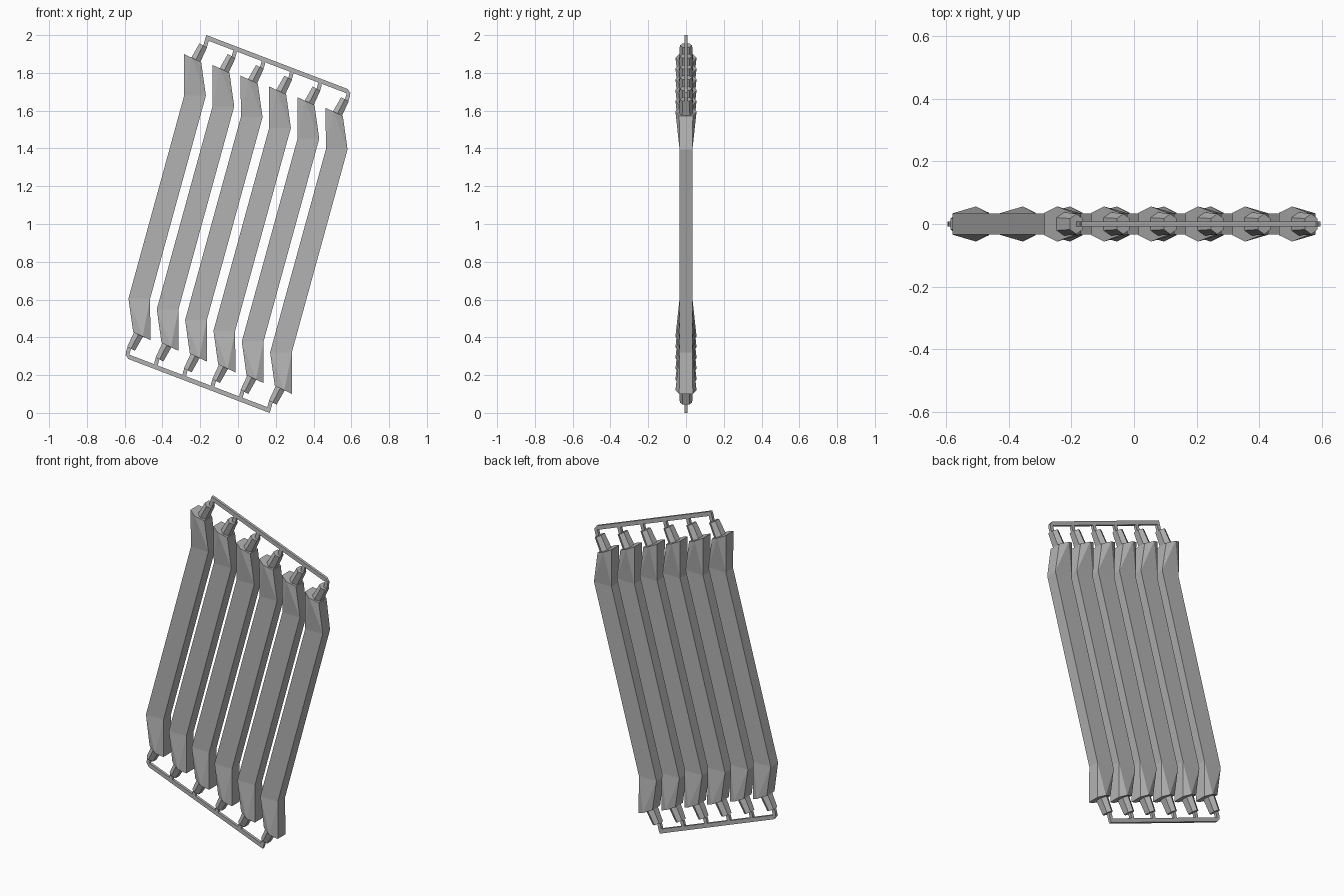
import bpy, bmesh
from mathutils import Vector, Matrix

cube = bpy.data.objects.get("Cube")
if cube:
    bpy.data.objects.remove(cube, do_unlink=True)

grey = bpy.data.materials.new("plain_grey")
grey.use_nodes = True
grey.diffuse_color = (0.45, 0.45, 0.45, 1)
grey.node_tree.nodes["Principled BSDF"].inputs["Base Color"].default_value = grey.diffuse_color

COUNT = 6
STEP = Vector((0.15, 0, -0.057))
CENTRE = Vector((0, 0, 1))
HALF_TURN = Matrix.Rotation(3.14159265, 4, 'Y')


def finish(name, bm, place, turned=False):
    """Optionally turn the part end for end, then move it into place."""
    if turned:
        bm.transform(HALF_TURN)
    bm.transform(Matrix.Translation(place))
    bmesh.ops.recalc_face_normals(bm, faces=bm.faces)
    mesh = bpy.data.meshes.new(name)
    bm.to_mesh(mesh)
    bm.free()
    mesh.materials.append(grey)
    obj = bpy.data.objects.new(name, mesh)
    bpy.context.collection.objects.link(obj)


def plate(outline, half):
    """Flat prism from an outline in x and z."""
    bm = bmesh.new()
    rings = [[bm.verts.new((x, y, z)) for x, z in outline] for y in (-half, half)]
    bm.faces.new(rings[0])
    bm.faces.new(rings[1])
    n = len(outline)
    for i in range(n):
        j = (i + 1) % n
        bm.faces.new((rings[0][i], rings[0][j], rings[1][j], rings[1][i]))
    return bm


def slat():
    """Flat slanted bar whose ends swell to a ridge."""
    points = {
        "left": (0.09, 0.034, 0.537), "right": (0.205, 0.034, 0.537),
        "cap_left": (0.089, 0.036, 0.757), "ridge": (0.13, 0.056, 0.738),
        "cap_right": (0.18, 0.036, 0.715),
    }
    bm = bmesh.new()
    v = {}
    for key, (x, y, z) in points.items():
        for end in (1, -1):
            for side in (1, -1):
                v[key, end, side] = bm.verts.new((x * end, y * side, z * end))
    for end in (1, -1):
        for side in (1, -1):
            for face in (("left", "ridge", "cap_left"), ("left", "right", "ridge"),
                         ("right", "cap_right", "ridge")):
                bm.faces.new([v[k, end, side] for k in face])
        for a, b in (("left", "cap_left"), ("right", "cap_right")):
            bm.faces.new((v[a, end, 1], v[b, end, 1], v[b, end, -1], v[a, end, -1]))
        # end cap
        bm.faces.new([v[k, end, 1] for k in ("cap_left", "ridge", "cap_right")]
                     + [v[k, end, -1] for k in ("cap_right", "ridge", "cap_left")])
        # long narrow side
        bm.faces.new((v["left", end, 1], v["left", end, -1],
                      v["right", -end, -1], v["right", -end, 1]))
    for side in (1, -1):
        bm.faces.new((v["left", 1, side], v["right", 1, side],
                      v["left", -1, side], v["right", -1, side]))
    return bm


def peg():
    """Six-sided peg leaning out of a slat end, slightly tapered."""
    start, tip = Vector((0.143, 0, 0.71)), Vector((0.191, 0, 0.803))
    axis = (tip - start).normalized()
    across = Vector((axis.z, 0, -axis.x))
    depth = Vector((0, 1, 0))
    section = ((0, 0.037), (0.026, 0.02), (0.026, -0.02),
               (0, -0.037), (-0.026, -0.02), (-0.026, 0.02))
    bm = bmesh.new()
    rings = [[bm.verts.new(c + across * a * s + depth * d * s) for a, d in section]
             for c, s in ((start, 1.05), (tip, 0.88))]
    for ring in rings:
        bm.faces.new(ring)
    for i in range(6):
        j = (i + 1) % 6
        bm.faces.new((rings[0][i], rings[0][j], rings[1][j], rings[1][i]))
    return bm


POST = ((0.203, 0.845), (0.22, 0.838), (0.217, 0.815), (0.207, 0.785), (0.187, 0.785))
RAIL = ((-0.167, 1.0), (0.58, 0.715), (0.595, 0.693), (0.57, 0.694), (-0.175, 0.977))

# Slats with a peg and a thin post at both ends
for i in range(COUNT):
    place = CENTRE + STEP * (i - (COUNT - 1) / 2)
    finish(f"slat_{i + 1}", slat(), place)
    for turned, end in ((False, "top"), (True, "bottom")):
        finish(f"{end}_peg_{i + 1}", peg(), place, turned)
        finish(f"{end}_post_{i + 1}", plate(POST, 0.008), place, turned)

# Thin rails joining the posts
finish("top_rail", plate(RAIL, 0.008), CENTRE)
finish("bottom_rail", plate(RAIL, 0.008), CENTRE, True)
